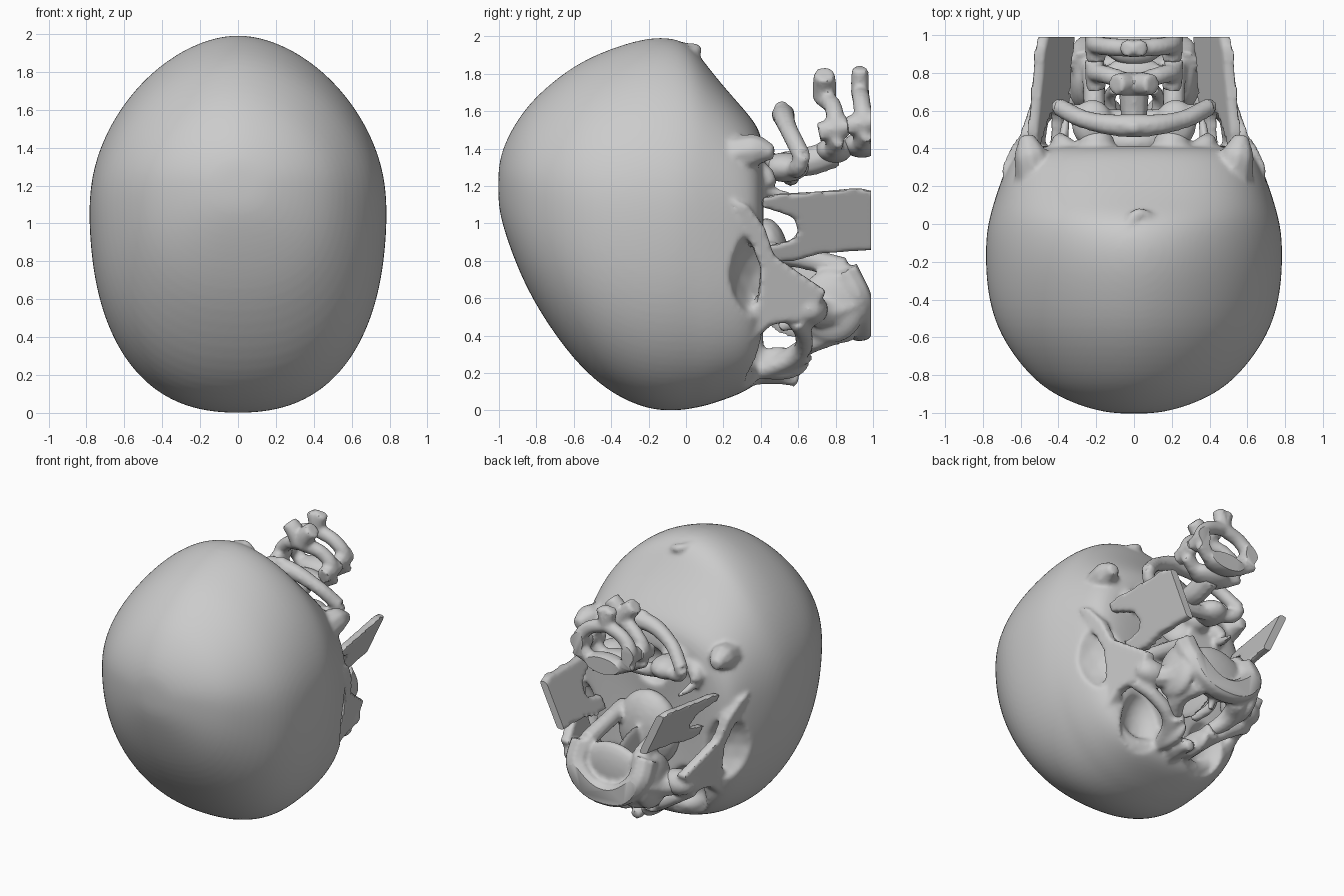
import bpy, bmesh, math
from mathutils import Vector

default = bpy.data.objects.get("Cube")
if default:
    bpy.data.objects.remove(default, do_unlink=True)


def activate(ob):
    bpy.ops.object.select_all(action='DESELECT')
    ob.select_set(True)
    bpy.context.view_layer.objects.active = ob


def add_object(name, bm):
    bmesh.ops.recalc_face_normals(bm, faces=bm.faces)
    mesh = bpy.data.meshes.new(name)
    bm.to_mesh(mesh)
    bm.free()
    ob = bpy.data.objects.new(name, mesh)
    bpy.context.collection.objects.link(ob)
    return ob


def blob(center, radii):
    bm = bmesh.new()
    bmesh.ops.create_icosphere(bm, subdivisions=3, radius=1)
    for v in bm.verts:
        v.co = Vector(center) + Vector(a * b for a, b in zip(v.co, radii))
    return add_object("blob", bm)


def tube(radius, *points):
    """Round bar following a smooth path; points may carry their own thickness factor."""
    curve = bpy.data.curves.new("bar", 'CURVE')
    curve.dimensions = '3D'
    curve.bevel_depth = radius
    curve.bevel_resolution = 2
    curve.use_fill_caps = True
    spline = curve.splines.new('BEZIER')
    spline.bezier_points.add(len(points) - 1)
    for bp, p in zip(spline.bezier_points, points):
        bp.co = p[:3]
        bp.radius = p[3] if len(p) > 3 else 1
        bp.handle_left_type = bp.handle_right_type = 'AUTO'
    ob = bpy.data.objects.new("bar", curve)
    bpy.context.collection.objects.link(ob)
    activate(ob)
    bpy.ops.object.convert(target='MESH')
    return bpy.context.object


def plate(side, outline, x_at, thick):
    """Slanted sheet of bone: outline in (y, z), sideways position from x_at."""
    bm = bmesh.new()
    skins = [[bm.verts.new((side * (x_at(y, z) + off), y, z)) for y, z in outline]
             for off in (-thick / 2, thick / 2)]
    for skin in skins:
        bm.faces.new(skin)
    for i in range(len(outline)):
        j = (i + 1) % len(outline)
        bm.faces.new((skins[0][i], skins[0][j], skins[1][j], skins[1][i]))
    return add_object("plate", bm)


def both(maker, first, *rest):
    """Make a part on the left and its mirror image on the right."""
    result = []
    for s in (1, -1):
        if maker is tube:
            result.append(tube(first, *[(s * p[0], *p[1:]) for p in rest]))
        else:
            result.append(maker((s * first[0], *first[1:]), *rest))
    return result


def fuse(name, parts, smooth=3):
    """Grow overlapping parts into one bone and trim it at the scan limit."""
    activate(parts[0])
    for p in parts:
        p.select_set(True)
    bpy.ops.object.join()
    ob = bpy.context.object
    ob.name = ob.data.name = name
    mod = ob.modifiers.new("Fuse", 'REMESH')
    mod.mode = 'VOXEL'
    mod.voxel_size = 0.016
    mod = ob.modifiers.new("Soften", 'SMOOTH')
    mod.iterations = smooth
    activate(ob)
    bpy.ops.object.convert(target='MESH')
    bm = bmesh.new()
    bm.from_mesh(ob.data)
    geom = bm.verts[:] + bm.edges[:] + bm.faces[:]
    bmesh.ops.bisect_plane(bm, geom=geom, plane_co=(0, 0.99, 0),
                           plane_no=(0, 1, 0), clear_outer=True)
    bmesh.ops.holes_fill(bm, edges=[e for e in bm.edges if e.is_boundary])
    bm.to_mesh(ob.data)
    bm.free()
    activate(ob)
    bpy.ops.object.shade_smooth_by_angle(angle=math.radians(40))


# Braincase: egg-shaped rings lofted from crown to base (y, half width, low z, high z)
rings = [(-1, .14, 1.07, 1.33), (-.965, .28, .94, 1.44), (-.9, .43, .76, 1.56),
         (-.8, .56, .55, 1.69), (-.6, .71, .26, 1.855), (-.4, .775, .085, 1.945),
         (-.2, .79, .0, 2.005), (-.05, .785, -.005, 2), (.04, .765, .01, 1.945),
         (.11, .745, .025, 1.85), (.2, .715, .055, 1.735), (.32, .67, .1, 1.6),
         (.4, .61, .16, 1.5), (.42, .45, .32, 1.36), (.4, .2, .6, 1.1)]
SEG = 32
bm = bmesh.new()
loops = []
for y, w, low, high in rings:
    mid = low + (high - low) * 0.56
    square = min(max(y / .3, 0), 1)
    loop = []
    for i in range(SEG):
        a = math.tau * i / SEG
        c, s = math.cos(a), math.sin(a)
        n, h = (1.78 + .9 * square, high - mid) if s > 0 else (2.45 + .4 * square, mid - low)
        r = (abs(c) ** n + abs(s) ** n) ** (-1 / n)
        loop.append(bm.verts.new((w * r * c, y, mid + h * r * s)))
    loops.append(loop)
for a, b in zip(loops, loops[1:]):
    for i in range(SEG):
        j = (i + 1) % SEG
        bm.faces.new((a[i], a[j], b[j], b[i]))
for loop, tip in ((loops[0], (0, -1.005, 1.2)), (loops[-1], (0, .38, .85))):
    pole = bm.verts.new(tip)
    for i in range(SEG):
        bm.faces.new((loop[i], loop[(i + 1) % SEG], pole))
braincase = add_object("braincase", bm)
braincase.modifiers.new("Round", 'SUBSURF').levels = 2

# Hollows for the eye sockets, temples and the opening for the spine
hollows = both(blob, (.29, .46, .27), (.17, .16, .28))
hollows += both(blob, (.78, .56, .72), (.38, .34, .36))
hollows.append(blob((0, .46, 1.2), (.15, .18, .15)))
for h in hollows:
    cut = braincase.modifiers.new("Hollow", 'BOOLEAN')
    cut.operation = 'DIFFERENCE'
    cut.object = h
activate(braincase)
bpy.ops.object.convert(target='MESH')
for h in hollows:
    bpy.data.objects.remove(h, do_unlink=True)

# Ridge at the back of the head, knobs and spines near the ears
skull = [braincase, tube(.035, (-.04, -.02, 1.95, .6), (.02, .05, 1.93), (.12, .02, 1.9, .6))]
skull += both(tube, .1, (.53, .26, 1.37), (.55, .37, 1.39, .9), (.57, .47, 1.38, .4))
skull += both(tube, .06, (.54, .3, 1.3), (.57, .3, 1.2, .8), (.6, .29, 1.1, .8))
skull += both(tube, .06, (.3, .36, 1.3), (.38, .42, 1.25), (.4, .46, 1.2, .6))
skull += both(tube, .03, (.38, .38, 1.18), (.37, .48, 1.16), (.35, .6, 1.14, .5))
skull += both(blob, (.2, .42, 1.3), (.1, .09, .1))

# Cheeks: broad sheet from the ear arch to the cheekbone and the brow
cheek = [(.26, 1.12), (.33, 1.1), (.42, .98), (.47, .83), (.6, .74), (.75, .64), (.7, .54),
         (.6, .48), (.46, .46), (.36, .37), (.22, .34), (.25, .45), (.38, .58), (.4, .76), (.3, 1.02)]
for s in (1, -1):
    skull.append(plate(s, cheek, lambda y, z: .62 - .2 * (1.05 - z) - .2 * (y - .45), .075))
skull += both(blob, (.4, .66, .54), (.13, .1, .09))
skull += both(tube, .05, (.48, .59, .48), (.35, .63, .4), (.2, .6, .3), (.1, .4, .21))
skull += both(tube, .06, (.07, .35, .22), (.28, .29, .21), (.46, .28, .34))

# Nose bridge and the bone running down beside it
skull.append(tube(.075, (0, .3, .2), (0, .45, .21), (0, .6, .16, .5)))
skull += both(blob, (.1, .49, .25), (.05, .17, .09))
skull += both(tube, .06, (.06, .38, .24), (.11, .5, .25), (.17, .64, .32, 1.2))
fuse("braincase_and_cheeks", skull, smooth=5)

# Upper jaw, palate and the thin walls of the nose
jaw = both(tube, .08, (.42, .64, .54), (.32, .74, .52), (.26, .88, .56))
jaw += both(blob, (.27, .78, .56), (.08, .18, .2))
jaw += both(tube, .07, (.15, .6, .32, .7), (.22, .74, .4), (.17, .88, .44))
jaw.append(tube(.085, (.26, .84, .75), (.24, .92, .58), (0, .93, .45),
                (-.24, .92, .58), (-.26, .84, .75)))
jaw.append(blob((0, .85, .6), (.25, .07, .2)))
jaw.append(blob((0, .62, .6), (.03, .24, .22)))
jaw.append(tube(.03, (0, .82, .42), (0, .8, .35, .6)))
jaw += both(tube, .035, (.1, .5, .45), (.13, .66, .5), (.1, .72, .62))
jaw += both(tube, .06, (.22, .4, .85), (.21, .6, .82), (.22, .85, .76))
jaw.append(blob((0, .43, .75), (.24, .13, .28)))
fuse("upper_jaw", jaw)

# Lower jaw branches: one slanted plate per side
branch = [(1.02, 1.17), (.92, 1.19), (.7, 1.17), (.5, 1.16), (.41, 1.14), (.4, 1.09),
          (.5, 1.06), (.58, 1.03), (.6, .95), (.56, .91), (.43, .88), (.43, .8),
          (.58, .8), (.72, .84), (1.02, .86)]
for s, side in ((1, "left"), (-1, "right")):
    fuse(side + "_jaw_branch",
         [plate(s, branch, lambda y, z: .41 + .47 * (z - 1.02) + .13 * (1 - y), .06)])

# First neck bone: ring with side masses and wing tips
first = [tube(.05, (.4, .62, 1.36), (.25, .55, 1.5), (0, .52, 1.58, 1.3),
              (-.25, .55, 1.5), (-.4, .62, 1.36)),
         tube(.05, (.25, .56, 1.28), (0, .56, 1.25), (-.25, .56, 1.28)),
         tube(.04, (0, .52, 1.58), (0, .5, 1.65, .8))]
first += both(blob, (.22, .53, 1.3), (.11, .13, .08))
first += both(tube, .05, (.22, .57, 1.3), (.36, .6, 1.3), (.41, .63, 1.37, .8))
fuse("first_neck_bone", first)


# Lower neck bones: body, open arch, wings and spine ending in two lobes
def neck_bone(name, y, z, lean, spread, thick):
    parts = [blob((0, y, z), (.16, .1, .07))]
    parts += both(tube, .05, (.13, y, z), (.21, y + .01, z + .12),
                  (.15, y, z + .22), (0, y + lean, z + .28))
    parts += both(tube, .055, (.2, y - .08, z + .1), (.21, y + .08, z + .13))
    parts += both(tube, thick, (0, y + lean, z + .27), (spread / 2, y + lean, z + .36),
                  (spread, y + lean, z + .41, .9))
    parts += both(tube, .04, (.13, y, z), (.24, y + .03, z + .05, .8))
    fuse(name, parts)


neck_bone("second_neck_bone", .79, 1.39, -.05, .1, .065)
neck_bone("third_neck_bone", .94, 1.42, -.01, .04, .05)
fuse("neck_peg", [tube(.08, (0, .8, 1.38), (0, .65, 1.33), (0, .5, 1.32, .8))])
